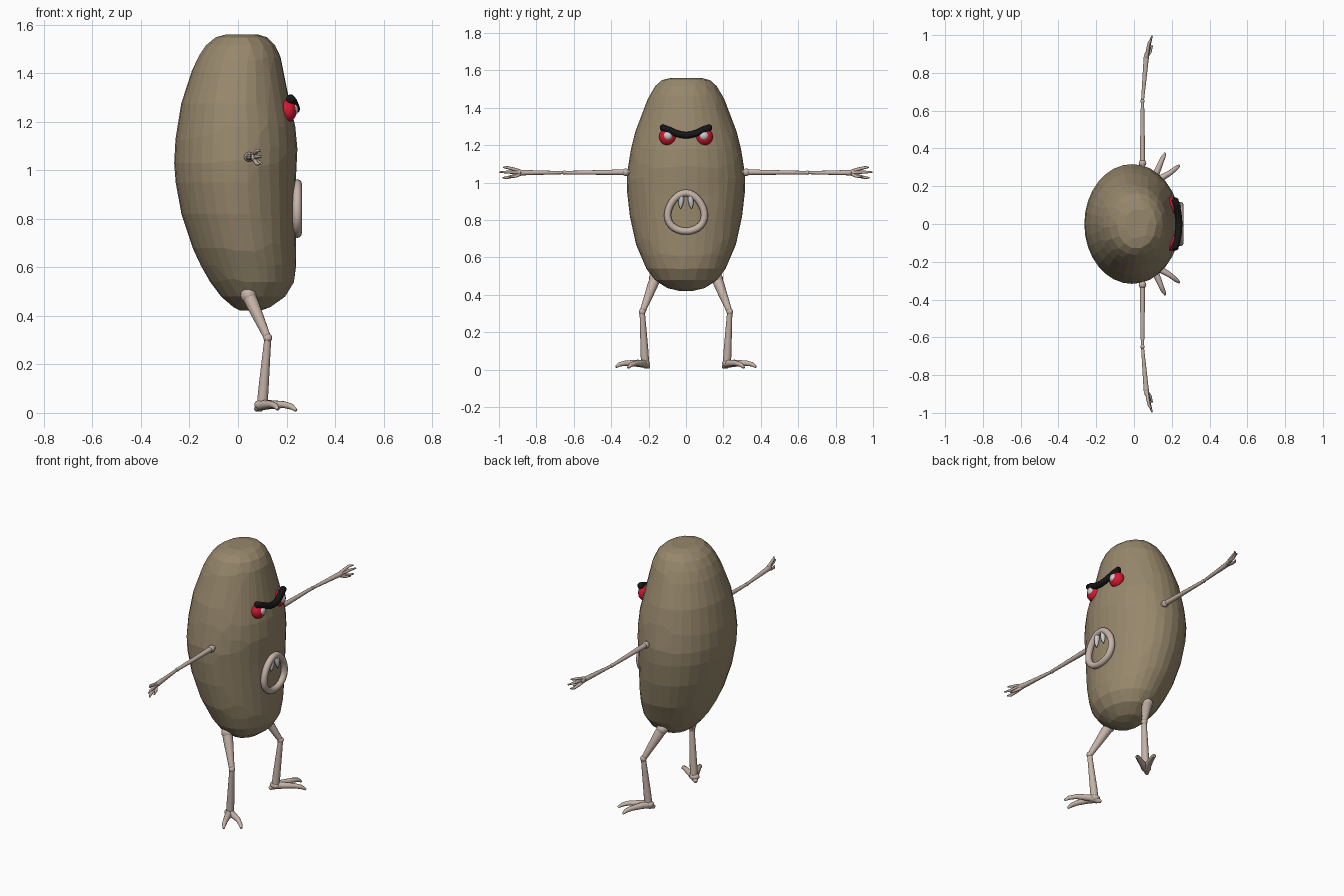
import bpy, bmesh, math
from mathutils import Vector


def material(name, rgb):
    m = bpy.data.materials.new(name)
    m.diffuse_color = (*rgb, 1)
    return m


SKIN = material("potato_skin", (0.31, 0.245, 0.15))
LIMB = material("pale_limb", (0.56, 0.45, 0.39))
RED = material("red_eye", (0.65, 0.01, 0.03))
BLACK = material("black_brow", (0.008, 0.008, 0.008))
WHITE = material("off_white", (0.6, 0.6, 0.58))


def add_object(name, bm, mat, angle=None):
    bmesh.ops.recalc_face_normals(bm, faces=bm.faces)
    me = bpy.data.meshes.new(name)
    bm.to_mesh(me)
    bm.free()
    ob = bpy.data.objects.new(name, me)
    bpy.context.collection.objects.link(ob)
    me.materials.append(mat)
    if angle:
        bpy.ops.object.select_all(action='DESELECT')
        ob.select_set(True)
        bpy.context.view_layer.objects.active = ob
        bpy.ops.object.shade_smooth_by_angle(angle=math.radians(angle))
    return ob


def sweep(bm, pts, radii, n=10, closed=False):
    """Round tube through points with a radius at each one."""
    pts = [Vector(p) for p in pts]
    count, rings, side = len(pts), [], None
    for i, p in enumerate(pts):
        a = pts[i - 1] if i or closed else p
        b = pts[(i + 1) % count] if i < count - 1 or closed else p
        t = (b - a).normalized()
        if side is None:
            side = t.cross(Vector((1, 0, 0)))
            if side.length < 0.1:
                side = t.cross(Vector((0, 0, 1)))
        side = (side - t * side.dot(t)).normalized()
        up = t.cross(side)
        rings.append([bm.verts.new(p + radii[i] * (side * math.cos(k * math.tau / n) + up * math.sin(k * math.tau / n)))
                      for k in range(n)])
    for i in range(count if closed else count - 1):
        r, q = rings[i], rings[(i + 1) % count]
        for k in range(n):
            bm.faces.new((r[k], r[(k + 1) % n], q[(k + 1) % n], q[k]))
    if not closed:
        bm.faces.new(rings[0])
        bm.faces.new(rings[-1])


def ball(bm, centre, size, seg=16):
    vs = bmesh.ops.create_uvsphere(bm, u_segments=seg, v_segments=seg // 2 + 2, radius=1)["verts"]
    size = size if isinstance(size, tuple) else (size,) * 3
    for v in vs:
        v.co = Vector([c + s * k for c, s, k in zip(centre, size, v.co)])


# Body: lofted rings (z, back x, front x, half width), decimated into irregular facets
profile = [(0.421, 0.01, 0.09, 0.04), (0.436, -0.02, 0.135, 0.10), (0.48, -0.07, 0.195, 0.168),
           (0.54, -0.115, 0.231, 0.212), (0.61, -0.155, 0.24, 0.243), (0.68, -0.187, 0.239, 0.27),
           (0.82, -0.233, 0.237, 0.30), (0.95, -0.257, 0.238, 0.315), (1.03, -0.263, 0.243, 0.317),
           (1.10, -0.26, 0.244, 0.308), (1.18, -0.25, 0.236, 0.294), (1.275, -0.234, 0.214, 0.27),
           (1.41, -0.19, 0.188, 0.22), (1.47, -0.162, 0.174, 0.192), (1.515, -0.132, 0.153, 0.165),
           (1.548, -0.09, 0.118, 0.13), (1.56, -0.05, 0.08, 0.08)]
bm = bmesh.new()
N, rings = 32, []
for z, x0, x1, hy in profile:
    rings.append([bm.verts.new(((x0 + x1) / 2 + (x1 - x0) / 2 * math.cos(a), hy * math.sin(a), z))
                  for a in (math.tau * k / N for k in range(N))])
for r, q in zip(rings, rings[1:]):
    for k in range(N):
        bm.faces.new((r[k], r[(k + 1) % N], q[(k + 1) % N], q[k]))
bm.faces.new(rings[0])
bm.faces.new(rings[-1])
body = add_object("body", bm, SKIN)
dec = body.modifiers.new("facets", 'DECIMATE')
dec.ratio = 0.6

# Mouth: egg-shaped lip ring and two fangs
bm = bmesh.new()
path = []
for k in range(32):
    a = math.tau * k / 32
    path.append((0.244, 0.097 * math.cos(a) * (1 - 0.18 * math.sin(a)), 0.842 + 0.102 * math.sin(a)))
sweep(bm, path, [0.019] * 32, 12, closed=True)
add_object("mouth_lips", bm, LIMB, 40)
bm = bmesh.new()
for s in (1, -1):
    sweep(bm, [(0.243, s * 0.025, 0.94), (0.246, s * 0.026, 0.905), (0.246, s * 0.028, 0.88), (0.245, s * 0.03, 0.858)],
          [0.015, 0.015, 0.011, 0.002])
add_object("fangs", bm, WHITE, 40)

# Eyes and the single scowling brow
for s, side in ((1, "left"), (-1, "right")):
    bm = bmesh.new()
    ball(bm, (0.205, s * 0.098, 1.245), (0.037, 0.046, 0.046), 20)
    add_object(side + "_eye", bm, RED, 60)
    bm = bmesh.new()
    ball(bm, (0.222, s * 0.096, 1.25), 0.027, 16)
    add_object(side + "_pupil", bm, WHITE, 60)
half = [(0.214, 0.136, 1.297), (0.216, 0.13, 1.296), (0.226, 0.095, 1.283), (0.233, 0.06, 1.266), (0.237, 0.028, 1.256)]
path = half + [(0.238, 0, 1.253)] + [(x, -y, z) for x, y, z in reversed(half)]
bm = bmesh.new()
sweep(bm, path, [0.01] + [0.018] * 9 + [0.01], 12)
add_object("brow", bm, BLACK, 50)

# Arms with three fingers and a thumb, legs with clawed feet
for s, side in ((1, "left"), (-1, "right")):
    def m(*pts):
        return [(x, s * y, z) for x, y, z in pts]

    bm = bmesh.new()
    ball(bm, (0.045, s * 0.322, 1.055), 0.02)
    sweep(bm, m((0.045, 0.30, 1.055), (0.045, 0.34, 1.055), (0.045, 0.65, 1.053)), [0.015, 0.015, 0.009])
    ball(bm, (0.045, s * 0.65, 1.053), 0.0115, 12)
    sweep(bm, m((0.045, 0.65, 1.053), (0.063, 0.86, 1.053), (0.066, 0.885, 1.053)), [0.008, 0.014, 0.015])
    ball(bm, (0.067, s * 0.893, 1.053), (0.013, 0.02, 0.019), 12)
    add_object(side + "_arm", bm, LIMB, 50)
    bm = bmesh.new()
    for dx, dz, tip in ((0, 0.028, 0.976), (0.004, 0.003, 0.997), (0, -0.027, 0.98)):
        sweep(bm, m((0.067, 0.885, 1.053 + dz * 0.3), (0.073 + dx, 0.925, 1.053 + dz * 0.7),
                    (0.08 + dx, 0.96, 1.053 + dz), (0.092 + dx, tip, 1.053 + dz)),
              [0.009, 0.009, 0.0075, 0.004], 8)
    sweep(bm, m((0.067, 0.885, 1.045), (0.085, 0.91, 1.034), (0.097, 0.945, 1.028)), [0.009, 0.008, 0.004], 8)
    add_object(side + "_fingers", bm, LIMB, 50)

    bm = bmesh.new()
    ball(bm, (0.043, s * 0.165, 0.485), 0.033)
    sweep(bm, m((0.043, 0.165, 0.485), (0.057, 0.177, 0.455), (0.122, 0.233, 0.309)), [0.028, 0.028, 0.015], 12)
    ball(bm, (0.123, s * 0.234, 0.309), 0.018)
    sweep(bm, m((0.123, 0.234, 0.309), (0.105, 0.222, 0.10), (0.1, 0.219, 0.035)), [0.014, 0.021, 0.022], 12)
    ball(bm, (0.097, s * 0.219, 0.034), (0.03, 0.026, 0.021))
    add_object(side + "_leg", bm, LIMB, 50)
    bm = bmesh.new()
    sweep(bm, m((0.09, 0.215, 0.03), (0.115, 0.26, 0.034), (0.142, 0.325, 0.034), (0.155, 0.355, 0.028), (0.165, 0.374, 0.014)),
          [0.021, 0.019, 0.014, 0.012, 0.006])
    sweep(bm, m((0.09, 0.215, 0.03), (0.13, 0.235, 0.034), (0.19, 0.27, 0.034), (0.222, 0.295, 0.025), (0.24, 0.31, 0.01)),
          [0.021, 0.019, 0.014, 0.012, 0.006])
    sweep(bm, m((0.09, 0.215, 0.024), (0.08, 0.205, 0.019), (0.072, 0.198, 0.012)), [0.02, 0.014, 0.008])
    add_object(side + "_foot", bm, LIMB, 50)
